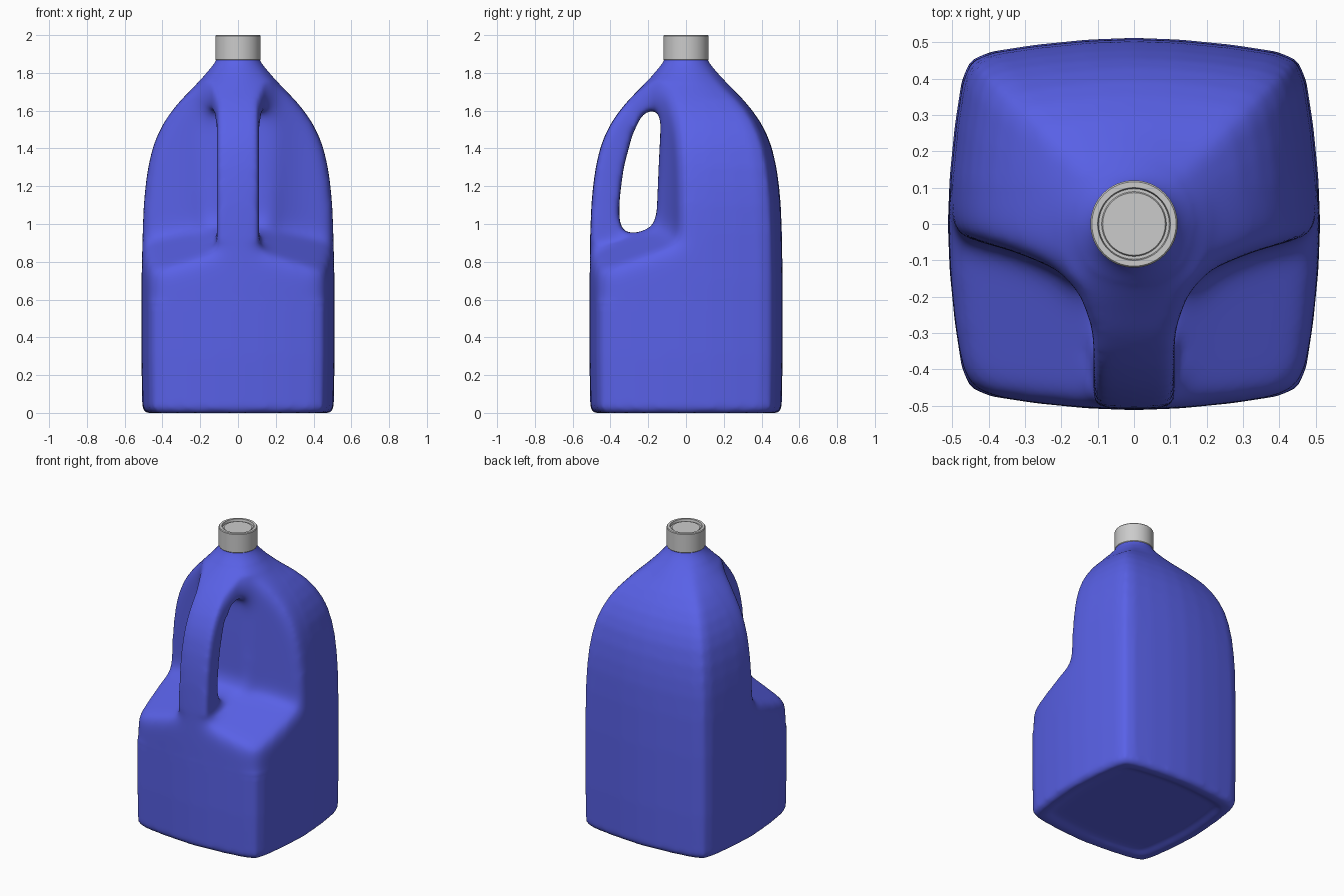
import bpy, bmesh, math
from mathutils import Vector

if "Cube" in bpy.data.objects:
    bpy.data.objects.remove(bpy.data.objects["Cube"])


def make_object(name, bm):
    bmesh.ops.recalc_face_normals(bm, faces=bm.faces)
    mesh = bpy.data.meshes.new(name)
    bm.to_mesh(mesh)
    bm.free()
    ob = bpy.data.objects.new(name, mesh)
    bpy.context.collection.objects.link(ob)
    return ob


def loft(name, rings):
    """Bridge equal-length rings of points and close both ends."""
    bm = bmesh.new()
    loops = [[bm.verts.new(p) for p in ring] for ring in rings]
    n = len(loops[0])
    for a, b in zip(loops, loops[1:]):
        for i in range(n):
            j = (i + 1) % n
            bm.faces.new((a[i], a[j], b[j], b[i]))
    bm.faces.new(loops[0][::-1])
    bm.faces.new(loops[-1])
    return make_object(name, bm)


# Body section: bowed square with clipped corners, turned round at the neck
quarter = [(.515, 0), (.510, .13), (.496, .27), (.477, .395),
           (.453, .453), (.395, .477), (.27, .496), (.13, .510)]
section = []
for k in range(4):
    c, s = [(1, 0), (0, 1), (-1, 0), (0, -1)][k]
    section += [Vector((x * c - y * s, x * s + y * c)) / .515 for x, y in quarter]


def ring(z, w):
    t = min(max((z - 1.6) / .26, 0), 1)
    t = t * t * (3 - 2 * t)
    return [(*(p.lerp(p.normalized(), t) * w), z) for p in section]


# (height, half width), starting with the shallow dish under the base
profile = [(.02, .36), (.02, .40), (0, .44), (0, .488), (.025, .507), (.3, .512),
           (.7, .512), (.95, .508), (1.1, .502), (1.2, .493), (1.3, .479),
           (1.4, .456), (1.47, .43), (1.54, .394), (1.6, .352), (1.66, .302),
           (1.72, .243), (1.78, .186), (1.83, .142), (1.865, .117), (1.93, .10)]
body = loft("jug_body", [ring(z, w) for z, w in profile])

# Recess cutters either side of the handle, with a sloping shelf below
plan = [(.112, -.75), (.112, -.3), (.145, -.2), (.21, -.125),
        (.33, -.075), (.65, .01), (.75, -.75)]
cutters = []
for side in (-1, 1):
    low = [(side * x, y, .95 - .35 * x + .4 * (y + .35)) for x, y in plan]
    high = [(side * x, y, 2.1) for x, y in plan]
    cutters.append(loft("recess_cutter", [low, high]))

# Hole through the handle
hole = [(-.355, 1.05), (-.345, .98), (-.31, .95), (-.25, .955), (-.18, .985),
        (-.155, 1.05), (-.145, 1.3), (-.135, 1.5), (-.135, 1.58), (-.18, 1.61),
        (-.235, 1.575), (-.285, 1.47), (-.33, 1.3), (-.35, 1.15)]
cutters.append(loft("hole_cutter", [[(x, y, z) for y, z in hole] for x in (-.3, .3)]))

for cutter in cutters:
    cutter.hide_render = True
    mod = body.modifiers.new("cut", 'BOOLEAN')
    mod.operation = 'DIFFERENCE'
    mod.solver = 'EXACT'
    mod.object = cutter
mod = body.modifiers.new("remesh", 'REMESH')
mod.mode = 'VOXEL'
mod.voxel_size = .0135

# Bake the cuts, then relax the mesh to get moulded fillets
dg = bpy.context.evaluated_depsgraph_get()
baked = bpy.data.meshes.new_from_object(body.evaluated_get(dg))
body.modifiers.clear()
body.data = baked
for cutter in cutters:
    bpy.data.objects.remove(cutter)

bm = bmesh.new()
bm.from_mesh(baked)


def relax(test, times):
    verts = [v for v in bm.verts if test(v.co)]
    for _ in range(times):
        bmesh.ops.smooth_vert(bm, verts=verts, factor=.5,
                              use_axis_x=True, use_axis_y=True, use_axis_z=True)


def on_handle(p):
    return abs(p.x) < .14 and p.y < -.1 and p.z > .9


relax(lambda p: True, 6)
relax(lambda p: p.y < .12 and .55 < p.z < 1.8, 10)
relax(lambda p: p.y < .1 and .6 < p.z < 1.75 and not on_handle(p), 40)
relax(lambda p: p.y < .1 and .6 < p.z < 1.8, 4)
bm.to_mesh(baked)
bm.free()
baked.shade_smooth()

blue = bpy.data.materials.new("blue_plastic")
blue.diffuse_color = (.1, .12, .8, 1)
blue.use_nodes = True
blue.node_tree.nodes["Principled BSDF"].inputs["Base Color"].default_value = blue.diffuse_color
baked.materials.clear()
baked.materials.append(blue)

# Screw cap with a sunken disc and a groove on top
cap_profile = [(.10, 1.868), (.117, 1.868), (.12, 1.872), (.12, 1.995), (.116, 2.0),
               (.10, 2.0), (.097, 1.985), (.089, 1.985), (.086, 1.99)]
cap = loft("cap", [[(r * math.cos(a), r * math.sin(a), z)
                    for a in (math.tau * i / 64 for i in range(64))]
                   for r, z in cap_profile])
bpy.context.view_layer.objects.active = cap
cap.select_set(True)
bpy.ops.object.shade_smooth_by_angle(angle=math.radians(30))
